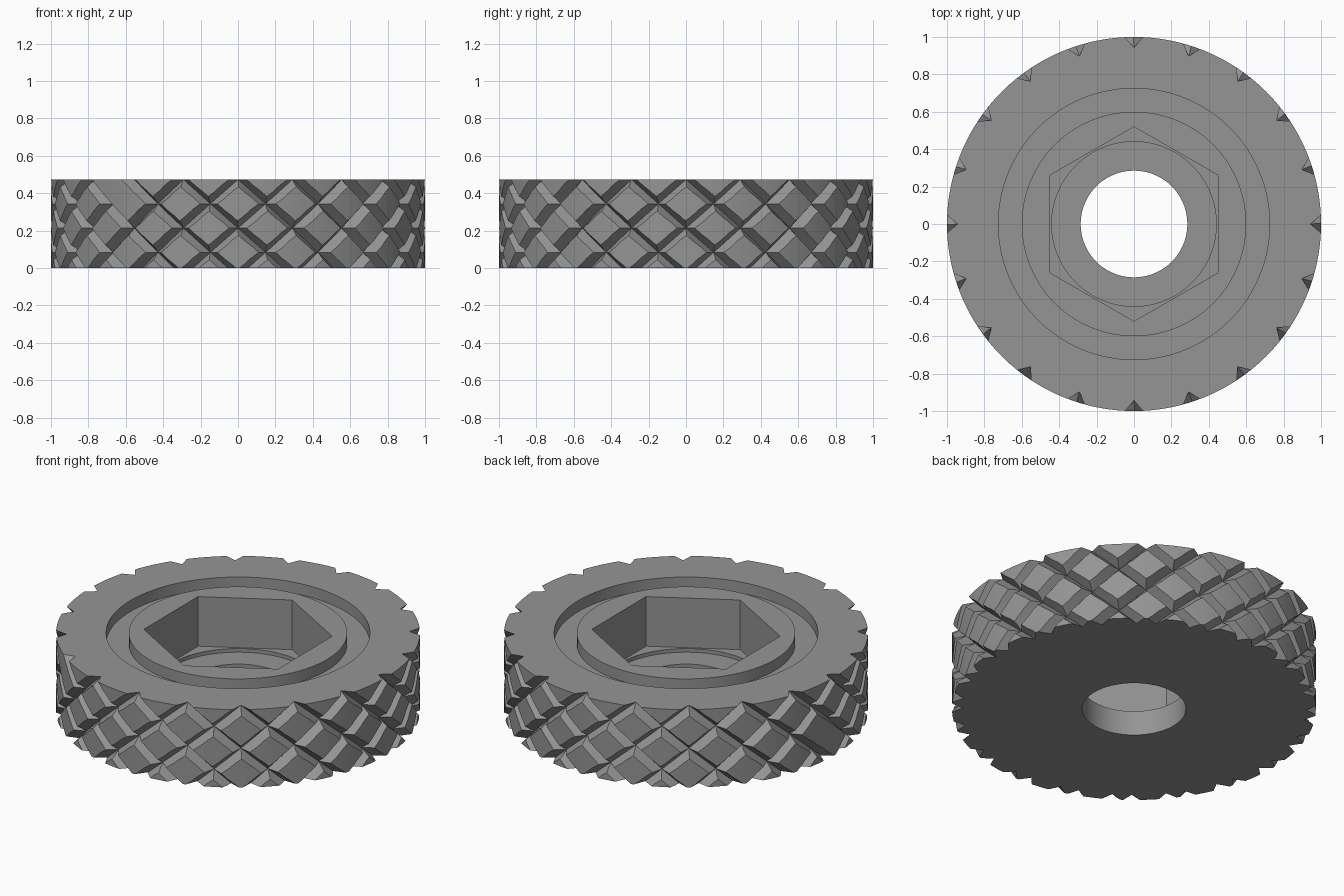
import bpy, bmesh, math

if "Cube" in bpy.data.objects:
    bpy.data.objects.remove(bpy.data.objects["Cube"])

H = 0.473            # wheel height
SEG = 128            # sides of the round surfaces
GROOVES = 20         # helical grooves per direction
TWIST = math.radians(9) / 0.13   # groove rotation per unit of height


def make_object(name, bm):
    bmesh.ops.recalc_face_normals(bm, faces=bm.faces)
    me = bpy.data.meshes.new(name)
    bm.to_mesh(me)
    bm.free()
    ob = bpy.data.objects.new(name, me)
    bpy.context.collection.objects.link(ob)
    return ob


def lathe(name, profile):
    """Closed profile of (radius, z) points turned around the z axis."""
    bm = bmesh.new()
    rings = [[bm.verts.new((r * math.cos(a), r * math.sin(a), z)) for r, z in profile]
             for a in (2 * math.pi * i / SEG for i in range(SEG))]
    n = len(profile)
    for i in range(SEG):
        p, q = rings[i], rings[(i + 1) % SEG]
        for j in range(n):
            k = (j + 1) % n
            bm.faces.new((p[j], q[j], q[k], p[k]))
    return make_object(name, bm)


def groove_cutters(name, hand):
    """Ring of twisted V prisms; hand is +1 or -1 for the twist direction."""
    section = [(0.943, 0.0), (1.06, -0.098), (1.06, 0.098)]
    levels = [H + 0.065 * (1 - i) for i in range(10)]
    bm = bmesh.new()
    for g in range(GROOVES):
        rows = []
        for z in levels:
            a = 2 * math.pi * g / GROOVES + hand * TWIST * (H - z)
            c, s = math.cos(a), math.sin(a)
            rows.append([bm.verts.new((x * c - y * s, x * s + y * c, z)) for x, y in section])
        for p, q in zip(rows, rows[1:]):
            for j in range(3):
                k = (j + 1) % 3
                bm.faces.new((p[j], p[k], q[k], q[j]))
        bm.faces.new(rows[0])
        bm.faces.new(rows[-1])
    return make_object(name, bm)


def hex_cutter(name, apothem, z0, z1):
    bm = bmesh.new()
    r = apothem / math.cos(math.pi / 6)
    rows = [[bm.verts.new((r * math.sin(i * math.pi / 3), r * math.cos(i * math.pi / 3), z))
             for i in range(6)] for z in (z0, z1)]
    for i in range(6):
        k = (i + 1) % 6
        bm.faces.new((rows[0][i], rows[0][k], rows[1][k], rows[1][i]))
    bm.faces.new(rows[0])
    bm.faces.new(rows[1])
    return make_object(name, bm)


# Wheel body: bore, outer wall, ring channel, raised boss, counterbore
wheel = lathe("knurled_wheel", [
    (0.285, 0), (1, 0), (1, H), (0.725, H), (0.725, H - 0.067), (0.6, H - 0.067),
    (0.6, H), (0.44, H), (0.44, 0.15), (0.285, 0.15)])

# Hexagonal socket and the two crossing groove families
cutters = [hex_cutter("socket_cutter", 0.45, 0.172, H + 0.2),
           groove_cutters("groove_cutter_left", 1),
           groove_cutters("groove_cutter_right", -1)]
bpy.context.view_layer.objects.active = wheel
wheel.select_set(True)
for cutter in cutters:
    cutter.hide_render = True
    mod = wheel.modifiers.new(cutter.name, 'BOOLEAN')
    mod.operation = 'DIFFERENCE'
    mod.solver = 'EXACT'
    mod.object = cutter
    bpy.ops.object.modifier_apply(modifier=mod.name)
    bpy.data.objects.remove(cutter)

# Plain grey finish
grey = bpy.data.materials.new("grey")
grey.diffuse_color = (0.3, 0.3, 0.3, 1)
grey.use_nodes = True
grey.node_tree.nodes["Principled BSDF"].inputs["Base Color"].default_value = grey.diffuse_color
wheel.data.materials.clear()
wheel.data.materials.append(grey)
for poly in wheel.data.polygons:
    poly.material_index = 0
bpy.ops.object.shade_smooth_by_angle(angle=math.radians(15))
